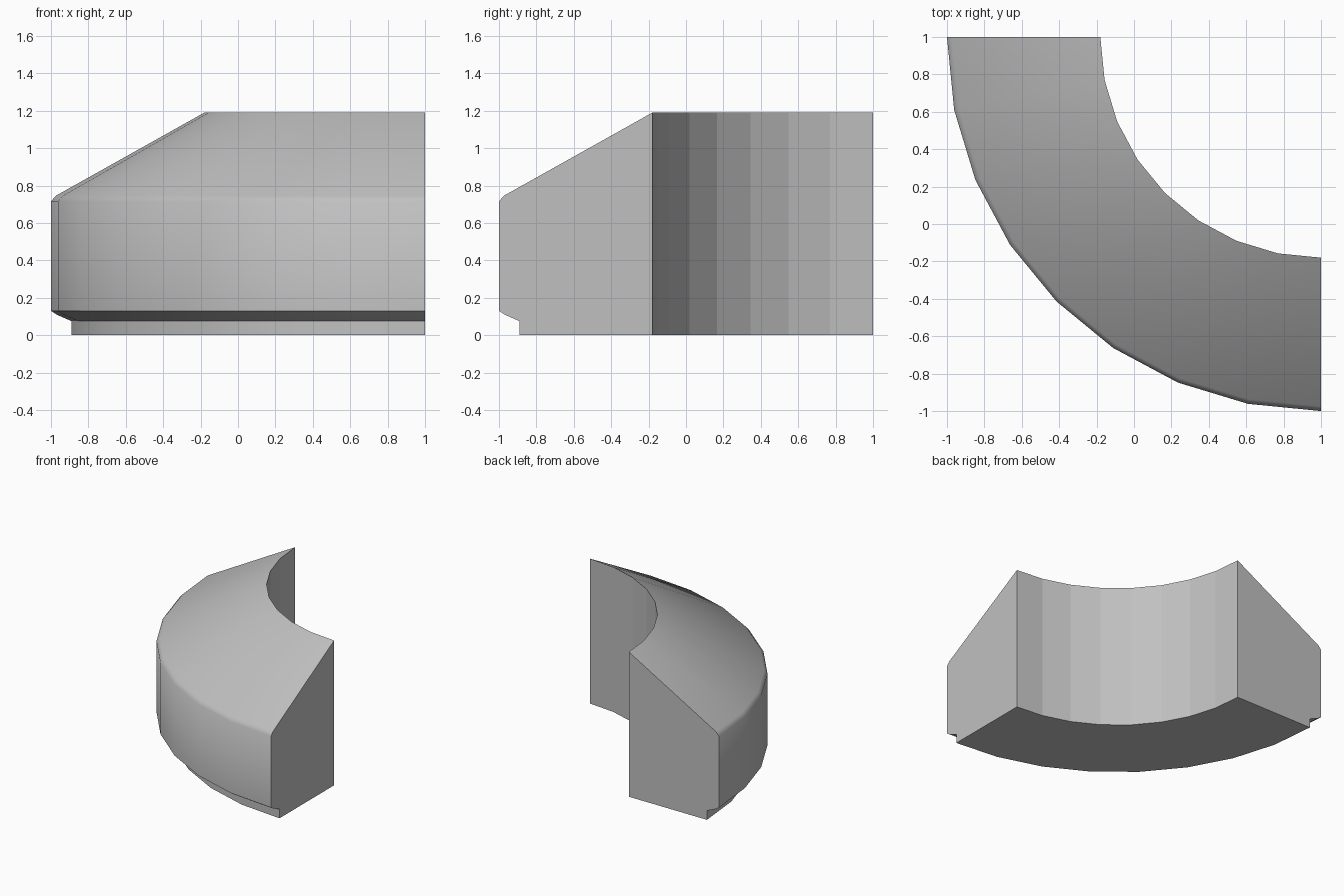
import bpy
import bmesh
from math import radians
from mathutils import Vector

old = bpy.data.objects.get("Cube")
if old:
    bpy.data.objects.remove(old, do_unlink=True)

# Plain grey finish
grey = bpy.data.materials.new("plain_grey")
grey.use_nodes = True
colour = (0.53, 0.53, 0.53, 1.0)
grey.diffuse_color = colour
grey.node_tree.nodes["Principled BSDF"].inputs["Base Color"].default_value = colour

# Cross-section as (radius, height), swept a quarter turn about the corner
CENTRE = Vector((1, 1, 0))
INNER = 1.18
SECTION = [(INNER, 0), (1.89, 0), (1.89, 0.075), (1.97, 0.11), (2, 0.13),
           (2, 0.715), (1.975, 0.745), (INNER, 1.19)]

bm = bmesh.new()
ring = [bm.verts.new(CENTRE + Vector((-r, 0, z))) for r, z in SECTION]
edges = [bm.edges.new((a, b)) for a, b in zip(ring, ring[1:] + ring[:1])]
bmesh.ops.spin(bm, geom=ring + edges, cent=CENTRE, axis=(0, 0, 1),
               angle=radians(90), steps=8, use_duplicate=False)

# Flat end caps
bmesh.ops.holes_fill(bm, edges=[e for e in bm.edges if e.is_boundary], sides=0)
bmesh.ops.recalc_face_normals(bm, faces=bm.faces[:])

mesh = bpy.data.meshes.new("curved_corner_block")
bm.to_mesh(mesh)
bm.free()
block = bpy.data.objects.new("curved_corner_block", mesh)
bpy.context.collection.objects.link(block)
mesh.materials.append(grey)

# Smooth outside with crisp edges
bpy.ops.object.select_all(action="DESELECT")
block.select_set(True)
bpy.context.view_layer.objects.active = block
bpy.ops.object.shade_smooth_by_angle(angle=radians(45))

# Faceted inner wall
for face in mesh.polygons:
    if all((mesh.vertices[i].co - CENTRE).xy.length < INNER + 0.01 for i in face.vertices):
        face.use_smooth = False
